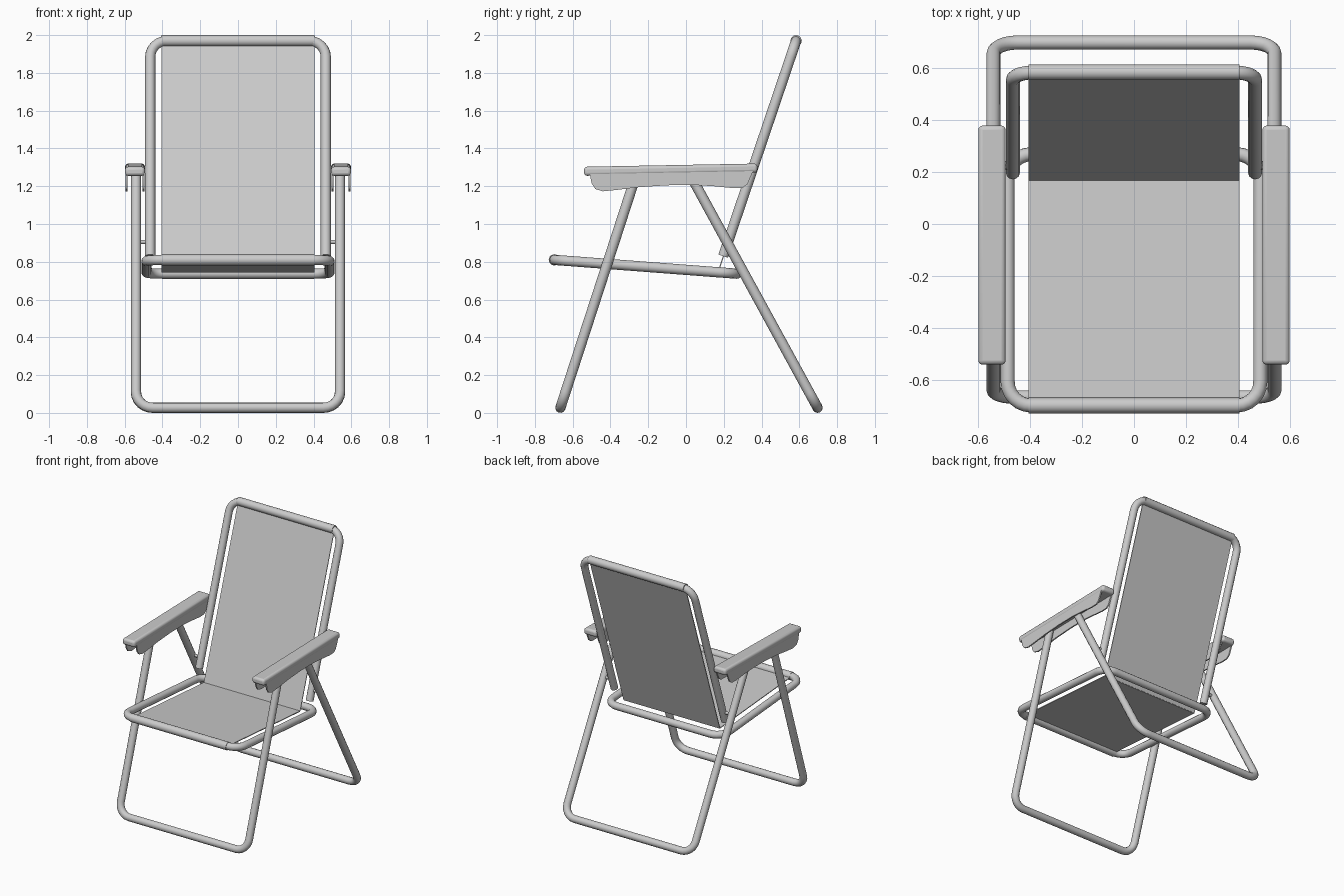
import bpy, bmesh, math
from mathutils import Vector

if "Cube" in bpy.data.objects:
    bpy.data.objects.remove(bpy.data.objects["Cube"], do_unlink=True)

# Single light grey for the whole chair
grey = bpy.data.materials.new("light_grey")
grey.use_nodes = True
COLOUR = (0.6, 0.6, 0.6, 1)
grey.diffuse_color = COLOUR
grey.node_tree.nodes["Principled BSDF"].inputs["Base Color"].default_value = COLOUR

TUBE = 0.027
FABRIC = 0.405


def select(ob):
    bpy.ops.object.select_all(action="DESELECT")
    ob.select_set(True)
    bpy.context.view_layer.objects.active = ob


def add_mesh(name, bm):
    bmesh.ops.recalc_face_normals(bm, faces=bm.faces)
    mesh = bpy.data.meshes.new(name)
    bm.to_mesh(mesh)
    bm.free()
    mesh.materials.append(grey)
    ob = bpy.data.objects.new(name, mesh)
    bpy.context.collection.objects.link(ob)
    return ob


def fillet(points, radius, closed, steps=6):
    """Replace each right-angled corner by an arc."""
    pts = [Vector(p) for p in points]
    out = []
    for i, p in enumerate(pts):
        if not closed and i in (0, len(pts) - 1):
            out.append(p)
            continue
        a = (pts[i - 1] - p).normalized() * radius
        b = (pts[(i + 1) % len(pts)] - p).normalized() * radius
        for k in range(steps + 1):
            t = math.pi / 2 * k / steps
            out.append(p + a * (1 - math.sin(t)) + b * (1 - math.cos(t)))
    return out


def tube(name, points, radius=TUBE, bend=0.09, closed=False):
    path = fillet(points, bend, closed)
    curve = bpy.data.curves.new(name, "CURVE")
    curve.dimensions = "3D"
    curve.bevel_depth = radius
    curve.bevel_resolution = 4
    curve.use_fill_caps = True
    spline = curve.splines.new("POLY")
    spline.points.add(len(path) - 1)
    for sp, p in zip(spline.points, path):
        sp.co = (*p, 1)
    spline.use_cyclic_u = closed
    curve.materials.append(grey)
    ob = bpy.data.objects.new(name, curve)
    bpy.context.collection.objects.link(ob)
    select(ob)
    bpy.ops.object.convert(target="MESH")
    bpy.ops.object.shade_smooth_by_angle(angle=math.radians(40))


def u_frame(name, x, end, bar):
    """U-shaped tube: two free ends and a cross bar, each given as (y, z)."""
    tube(name, [(-x, *end), (-x, *bar), (x, *bar), (x, *end)])


def prism(name, outline, x0, x1, bevel=0):
    """Extrude a side outline of (y, z) points from x0 to x1."""
    bm = bmesh.new()
    face = bm.faces.new([bm.verts.new((x0, y, z)) for y, z in outline])
    new = bmesh.ops.extrude_face_region(bm, geom=[face])["geom"]
    verts = [v for v in new if isinstance(v, bmesh.types.BMVert)]
    bmesh.ops.translate(bm, verts=verts, vec=(x1 - x0, 0, 0))
    ob = add_mesh(name, bm)
    if bevel:
        mod = ob.modifiers.new("rounded_edges", "BEVEL")
        mod.width = bevel
        mod.segments = 3
    select(ob)
    bpy.ops.object.shade_smooth_by_angle(angle=math.radians(30))


# Tubular frames
SEAT_FRONT, SEAT_REAR = (-0.697, 0.81), (0.268, 0.737)
BACK_TOP, FOLD = (0.583, 1.97), (0.17, 0.745)
u_frame("front_leg_frame", 0.54, (-0.267, 1.25), (-0.665, 0.027))
u_frame("rear_leg_frame", 0.54, (0.028, 1.25), (0.697, 0.027))
u_frame("backrest_frame", 0.465, (0.197, 0.83), BACK_TOP)
tube("seat_frame", [(-0.485, *SEAT_FRONT), (0.485, *SEAT_FRONT),
                    (0.485, *SEAT_REAR), (-0.485, *SEAT_REAR)], closed=True)

# Fabric sheets, with sleeves around the front and top bars
for name, bar in (("seat", SEAT_FRONT), ("backrest", BACK_TOP)):
    tube(name + "_fabric_sleeve", [(-FABRIC, *bar), (FABRIC, *bar)], 0.03)
    d = Vector(bar) - Vector(FOLD)
    n = Vector((-d.y, d.x)).normalized() * 0.003
    a, b = Vector(FOLD), Vector(bar)
    prism(name + "_fabric", [a - n, b - n, b + n, a + n], -FABRIC, FABRIC)

# Armrests: a rounded top slab over two thin hanging side walls
SLAB = [(-0.54, 1.255), (0.378, 1.272), (0.378, 1.32), (-0.54, 1.303)]
WALL = [(-0.51, 1.27), (-0.5, 1.215), (-0.48, 1.185), (-0.44, 1.173),
        (-0.37, 1.18), (-0.25, 1.195), (-0.1, 1.205), (0.04, 1.207),
        (0.15, 1.2), (0.25, 1.19), (0.3, 1.192), (0.325, 1.21), (0.355, 1.28)]
for side, s in (("left", 1), ("right", -1)):
    prism(side + "_armrest_top", SLAB, s * 0.493, s * 0.598, 0.016)
    prism(side + "_armrest_outer_wall", WALL, s * 0.586, s * 0.596)
    prism(side + "_armrest_inner_wall", WALL, s * 0.496, s * 0.506)
    # Pivot joining backrest and rear leg
    tube(side + "_pivot_pin", [(s * 0.46, 0.22, 0.905), (s * 0.54, 0.22, 0.905)], 0.011)
